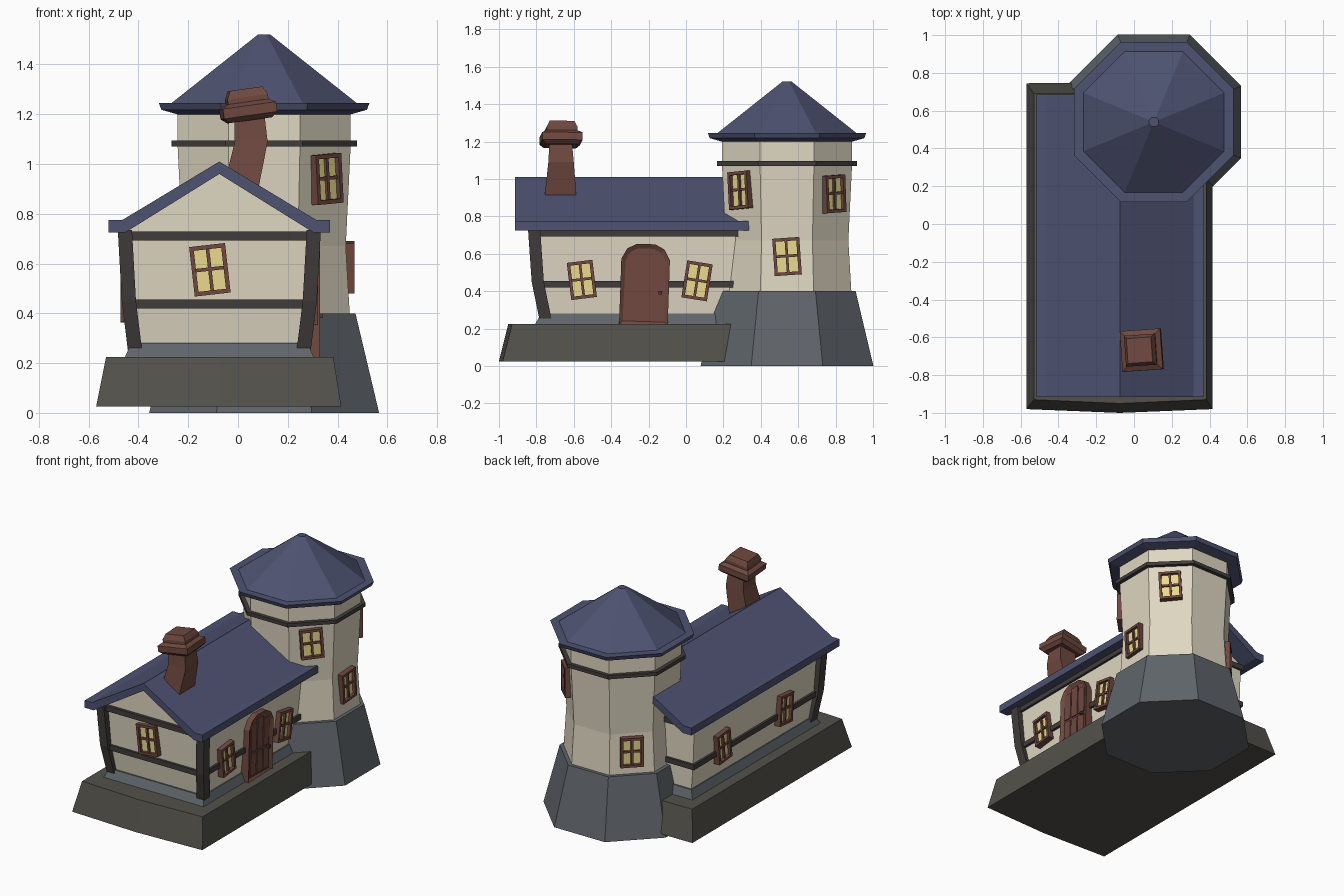
import bpy, bmesh
from math import pi, cos, sin, radians
from mathutils import Matrix, Vector

if "Cube" in bpy.data.objects:
    bpy.data.objects.remove(bpy.data.objects["Cube"])


def material(name, rgb):
    m = bpy.data.materials.new(name)
    m.diffuse_color = (*rgb, 1)
    m.use_nodes = True
    m.node_tree.nodes["Principled BSDF"].inputs["Base Color"].default_value = m.diffuse_color
    return m


ROOF = material("roof_blue", (0.075, 0.085, 0.165))
CREAM = material("plaster", (0.74, 0.68, 0.54))
BROWN = material("brown_wood", (0.16, 0.066, 0.05))
STONE = material("stone", (0.115, 0.13, 0.145))
EARTH = material("dark_base", (0.085, 0.083, 0.07))
TIMBER = material("timber", (0.055, 0.045, 0.045))
GLASS = material("lit_glass", (0.82, 0.70, 0.27))
CX = -0.075            # house centre line
TX, TY = 0.105, 0.54   # tower axis


def finish(name, bm, mat):
    bmesh.ops.recalc_face_normals(bm, faces=bm.faces)
    me = bpy.data.meshes.new(name)
    bm.to_mesh(me)
    bm.free()
    me.materials.append(mat)
    ob = bpy.data.objects.new(name, me)
    bpy.context.collection.objects.link(ob)
    return ob


def loft(name, rings, mat, M=Matrix(), inset=None):
    """Skin closed rings of 3D points and cap both ends."""
    bm = bmesh.new()
    rows = [[bm.verts.new(M @ Vector(p)) for p in r] for r in rings]
    n = len(rows[0])
    for a, b in zip(rows, rows[1:]):
        for i in range(n):
            bm.faces.new((a[i], a[(i + 1) % n], b[(i + 1) % n], b[i]))
    cap = bm.faces.new(rows[0])
    bm.faces.new(rows[-1])
    bm.normal_update()
    if inset:
        bmesh.ops.recalc_face_normals(bm, faces=bm.faces)
        bmesh.ops.inset_region(bm, faces=[cap], thickness=inset[0], depth=inset[1])
    return finish(name, bm, mat)


def rect(x0, x1, y0, y1, z):
    return [(x0, y0, z), (x1, y0, z), (x1, y1, z), (x0, y1, z)]


def box(name, x0, x1, y0, y1, z0, z1, mat, M=Matrix()):
    return loft(name, [rect(x0, x1, y0, y1, z) for z in (z0, z1)], mat, M)


def prism(name, pts, y0, y1, mat, M=Matrix(), inset=None):
    return loft(name, [[(x, y, z) for x, z in pts] for y in (y0, y1)], mat, M, inset)


def octagon(name, profile, mat):
    """Stack of octagons given as (apothem, height)."""
    rings = []
    for a, z in profile:
        r = a / cos(pi / 8)
        rings.append([(TX + r * cos(pi / 8 + k * pi / 4),
                       TY + r * sin(pi / 8 + k * pi / 4), z) for k in range(8)])
    return loft(name, rings, mat)


def facing(x, y, z, turn, tilt=0):
    """Local frame whose -y side points outwards; tilt is anticlockwise."""
    return (Matrix.Translation((x, y, z)) @ Matrix.Rotation(radians(turn), 4, 'Z')
            @ Matrix.Rotation(radians(-tilt), 4, 'Y'))


def window(name, M, w=0.145, h=0.2):
    a, b, t = w / 2, h / 2, 0.017
    box(name + "_glass", -a + t, a - t, -0.012, 0.03, -b + t, b - t, GLASS, M)
    for s, (x0, x1) in (("left", (-a, t - a)), ("right", (a - t, a))):
        box(f"{name}_{s}_jamb", x0, x1, -0.032, 0.03, -b, b, BROWN, M)
    for s, (z0, z1) in (("sill", (-b, t - b)), ("head", (b - t, b))):
        box(f"{name}_{s}", t - a, a - t, -0.032, 0.03, z0, z1, BROWN, M)
    box(name + "_mullion", -0.007, 0.007, -0.024, 0.01, t - b, b - t, BROWN, M)
    box(name + "_crossbar", t - a, a - t, -0.022, 0.01, -0.004, 0.01, BROWN, M)


# Ground base with slightly bowed front
def base_ring(x0, x1, y0, y1, z):
    return [(x0, y0 + 0.02, z), (CX, y0, z), (x1, y0 + 0.02, z), (x1, y1, z), (x0, y1 - 0.01, z)]


loft("ground_base", [base_ring(-0.57, 0.415, -1.0, 0.755, 0.025),
                     base_ring(-0.53, 0.383, -0.95, 0.70, 0.225)], EARTH)

# House walls, plinth and horizontal beams
loft("house_plinth", [rect(CX - 0.39, CX + 0.39, -0.82, 0.59, 0.20),
                      rect(CX - 0.355, CX + 0.355, -0.775, 0.555, 0.28)], STONE)
loft("house_walls", [rect(CX - h, CX + h, f, 0.545, z) for h, f, z in
                     ((0.345, -0.76, 0.25), (0.36, -0.785, 0.44), (0.37, -0.80, 0.73))], CREAM)
prism("gable", [(CX - 0.37, 0.73), (CX + 0.37, 0.73), (CX, 0.975)], -0.80, 0.545, CREAM)
box("upper_beam", CX - 0.385, CX + 0.385, -0.82, 0.56, 0.692, 0.728, TIMBER)
box("middle_beam", CX - 0.376, CX + 0.376, -0.802, 0.56, 0.42, 0.455, TIMBER)

# Bent corner posts at the front
for side, s in (("left", -1), ("right", 1)):
    rings = []
    for o, y, z in ((0.368, -0.785, 0.255), (0.392, -0.825, 0.45), (0.408, -0.845, 0.735)):
        xs = sorted((CX + s * o, CX + s * (o - 0.057)))
        rings.append(rect(*xs, y, y + 0.065, z))
    loft(f"{side}_front_post", rings, TIMBER)

# House roof
half = [(0.445, 0.725), (0.445, 0.775), (0.39, 0.775)]
under = (0.378, 0.725)
prism("house_roof",
      [(CX + x, z) for x, z in [under] + half] + [(CX, 1.01)]
      + [(CX - x, z) for x, z in half[::-1] + [under]] + [(CX, 0.96)],
      -0.915, 0.685, ROOF)

# Tower
octagon("tower_stone_foot", [(0.462, 0), (0.367, 0.40)], STONE)
octagon("tower_walls", [(0.345, 0.38), (0.328, 0.67), (0.348, 1.08), (0.348, 1.23)], CREAM)
octagon("tower_band", [(0.373, 1.07), (0.373, 1.095)], TIMBER)
octagon("tower_roof", [(0.35, 1.2), (0.413, 1.218), (0.423, 1.245), (0.372, 1.245), (0.025, 1.52)], ROOF)

# Windows
window("front_window", facing(-0.113, -0.795, 0.575, 0, 6.5))
window("right_window_a", facing(0.29, -0.557, 0.46, 90, 7), w=0.138)
window("right_window_b", facing(0.29, 0.059, 0.455, 90, -9), w=0.138)
window("left_window_a", facing(-0.44, -0.42, 0.47, -90, -5), w=0.138)
window("left_window_b", facing(-0.44, 0.25, 0.47, -90, 6), w=0.138)
for nm, turn, z, tilt in (("east_low", 90, 0.585, 4), ("south_east_high", 45, 0.94, 4),
                          ("north_east_high", 135, 0.92, 3), ("north_west_low", 225, 0.55, 0)):
    d = 0.332 if z < 0.7 else 0.341
    t = radians(turn)
    window("tower_window_" + nm, facing(TX + d * sin(t), TY - d * cos(t), z, turn, tilt))

# Arched door with planks and knob
door = facing(0.285, -0.228, 0.22, 90, -2)
arch = [(0.13, 0), (0.13, 0.35), (0.10, 0.405), (0.05, 0.432)]
prism("door", arch + [(-x, z) for x, z in arch[::-1]], -0.045, 0.04, BROWN, door, (0.025, -0.014))
for i, x in enumerate((-0.068, 0, 0.068)):
    top = 0.40 if i == 1 else 0.375
    box(f"door_plank_{i}", x - 0.03, x + 0.03, -0.037, 0, 0.19, top, BROWN, door)
    box(f"door_panel_{i}", x - 0.03, x + 0.03, -0.037, 0, 0.03, 0.175, BROWN, door)
box("door_knob", 0.075, 0.093, -0.055, -0.03, 0.165, 0.183, TIMBER, door)

# Leaning chimney and stepped cap
loft("chimney_shaft", [rect(x - h, x + h, y - k, y + k, z) for x, y, z, h, k in
                       ((0.0, -0.672, 0.85, 0.072, 0.09), (0.053, -0.668, 1.09, 0.066, 0.068),
                        (0.046, -0.67, 1.20, 0.06, 0.06))], BROWN)
cap = (Matrix.Translation((0.041, -0.668, 1.215)) @ Matrix.Rotation(radians(-8), 4, 'Y')
       @ Matrix.Rotation(radians(4), 4, 'Z'))
loft("chimney_cap", [rect(-h, h, -h, h, z) for h, z in
                     ((0.085, -0.04), (0.108, -0.02), (0.108, 0.02), (0.082, 0.035),
                      (0.082, 0.055), (0.066, 0.088))], BROWN, cap)
